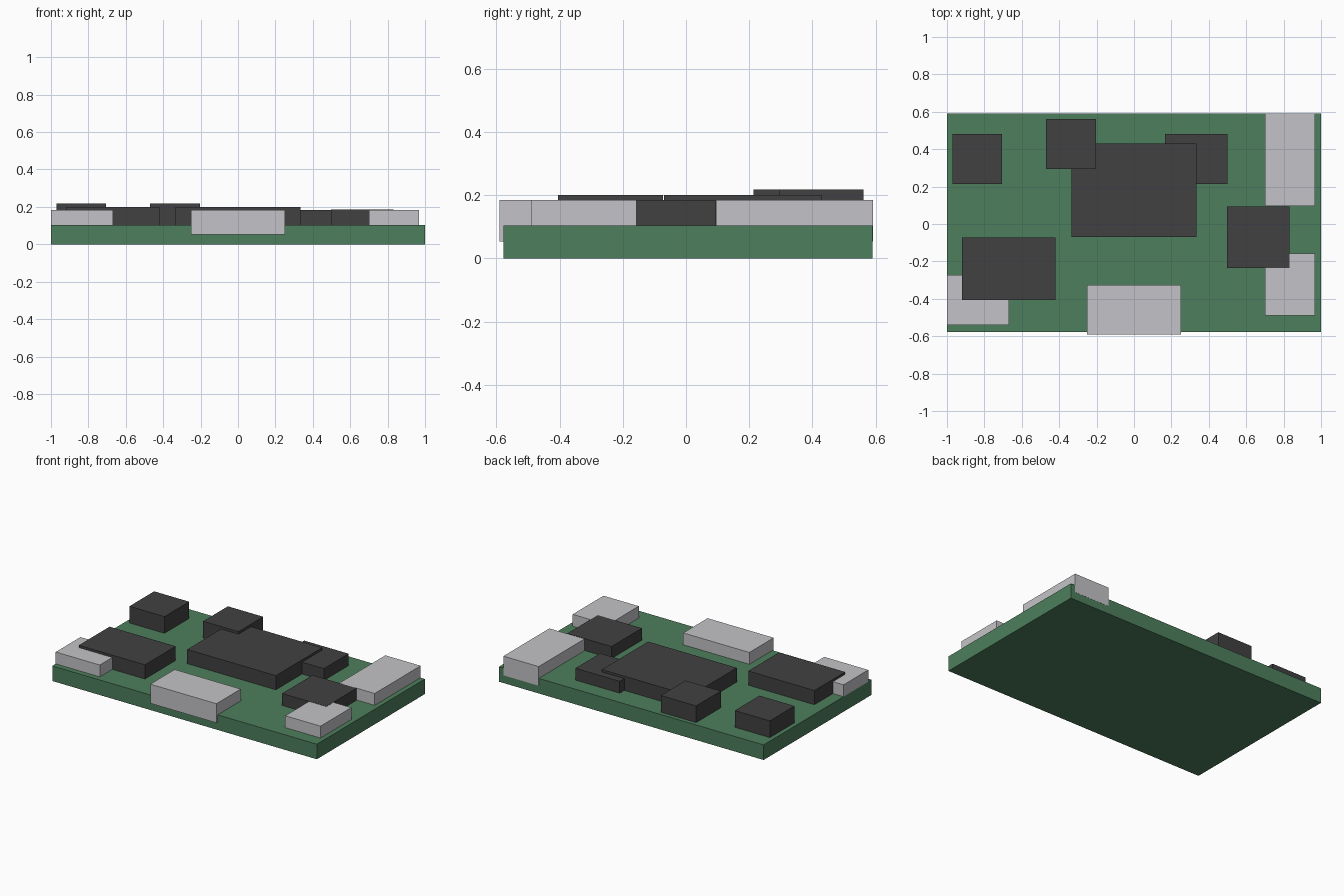
import bpy
import bmesh

cube = bpy.data.objects.get("Cube")
if cube:
    bpy.data.objects.remove(cube, do_unlink=True)


def material(name, rgb):
    mat = bpy.data.materials.new(name)
    mat.use_nodes = True
    mat.diffuse_color = (*rgb, 1)
    mat.node_tree.nodes["Principled BSDF"].inputs["Base Color"].default_value = (*rgb, 1)
    return mat


green = material("board_green", (0.075, 0.21, 0.107))
metal = material("light_metal", (0.55, 0.55, 0.58))
dark = material("chip_dark", (0.053, 0.053, 0.054))


def box(name, mat, x, y, z):
    """Box spanning the given (min, max) ranges."""
    bm = bmesh.new()
    bmesh.ops.create_cube(bm, size=1)
    spans = (x, y, z)
    for v in bm.verts:
        v.co = [s[1] if c > 0 else s[0] for c, s in zip(v.co, spans)]
    mesh = bpy.data.meshes.new(name)
    bm.to_mesh(mesh)
    bm.free()
    mesh.materials.append(mat)
    obj = bpy.data.objects.new(name, mesh)
    bpy.context.collection.objects.link(obj)
    return obj


# Circuit board
TOP = 0.103
box("circuit_board", green, (-1, 1), (-0.577, 0.59), (0, TOP))

# Metal connectors; two of them reach down into the board edge
box("front_connector", metal, (-0.25, 0.25), (-0.59, -0.327), (0.053, 0.184))
box("back_left_connector", metal, (0.7, 0.967), (0.095, 0.591), (0.053, 0.184))
box("front_left_connector", metal, (0.7, 0.967), (-0.49, -0.157), (0.053, 0.184))
box("right_connector", metal, (-1, -0.667), (-0.54, -0.273), (TOP, 0.184))

# Dark chips: name, x range, y range, top height
for name, x, y, top in (
    ("main_chip", (-0.335, 0.335), (-0.07, 0.43), 0.2),
    ("memory_chip", (-0.92, -0.42), (-0.405, -0.073), 0.2),
    ("left_chip", (0.498, 0.832), (-0.235, 0.093), 0.185),
    ("back_left_chip", (0.165, 0.5), (0.213, 0.48), 0.184),
    ("back_chip", (-0.47, -0.203), (0.295, 0.562), 0.217),
    ("back_right_chip", (-0.97, -0.705), (0.213, 0.48), 0.217),
):
    box(name, dark, x, y, (TOP, top))
